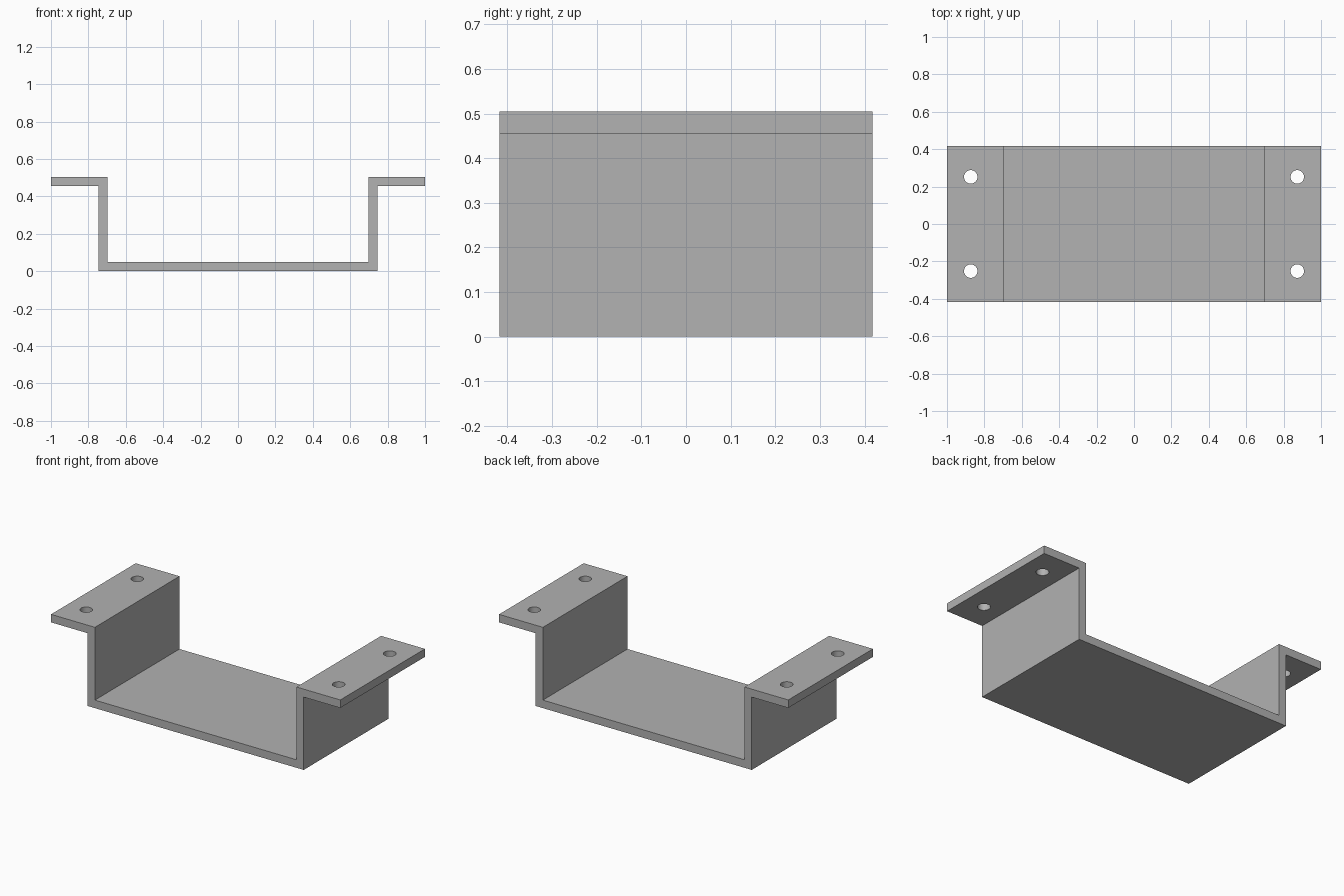
import bpy
import bmesh

if "Cube" in bpy.data.objects:
    bpy.data.objects.remove(bpy.data.objects["Cube"], do_unlink=True)

HALF_LENGTH = 1.0
HALF_DEPTH = 0.418
HEIGHT = 0.505
THICK = 0.05
WALL_OUT = 0.747
WALL_IN = WALL_OUT - THICK
HOLE_X, HOLE_Y, HOLE_RADIUS = 0.873, 0.252, 0.036

# Plain grey metal
grey = bpy.data.materials.new("grey metal")
grey.use_nodes = True
colour = (0.445, 0.445, 0.445, 1)
grey.diffuse_color = colour
grey.node_tree.nodes["Principled BSDF"].inputs["Base Color"].default_value = colour


def new_object(name, bm):
    mesh = bpy.data.meshes.new(name)
    bm.to_mesh(mesh)
    bm.free()
    mesh.materials.append(grey)
    obj = bpy.data.objects.new(name, mesh)
    bpy.context.collection.objects.link(obj)
    return obj


# Bent strip: half of the hat-shaped section, mirrored, then extruded in depth
half = [
    (WALL_OUT, 0),
    (WALL_OUT, HEIGHT - THICK),
    (HALF_LENGTH, HEIGHT - THICK),
    (HALF_LENGTH, HEIGHT),
    (WALL_IN, HEIGHT),
    (WALL_IN, THICK),
]
section = half + [(-x, z) for x, z in reversed(half)]
bm = bmesh.new()
face = bm.faces.new([bm.verts.new((x, -HALF_DEPTH, z)) for x, z in section])
swept = bmesh.ops.extrude_face_region(bm, geom=[face])["geom"]
back = [v for v in swept if isinstance(v, bmesh.types.BMVert)]
bmesh.ops.translate(bm, verts=back, vec=(0, 2 * HALF_DEPTH, 0))
bmesh.ops.recalc_face_normals(bm, faces=bm.faces)
bracket = new_object("mounting_bracket", bm)

# Screw holes through both flanges
bm = bmesh.new()
for x in (-HOLE_X, HOLE_X):
    for y in (-HOLE_Y, HOLE_Y):
        drill = bmesh.ops.create_cone(bm, cap_ends=True, segments=32, depth=4 * THICK,
                                      radius1=HOLE_RADIUS, radius2=HOLE_RADIUS)
        bmesh.ops.translate(bm, verts=drill["verts"], vec=(x, y, HEIGHT - THICK / 2))
cutter = new_object("hole_cutter", bm)
cutter.hide_render = True

cut = bracket.modifiers.new("screw holes", "BOOLEAN")
cut.operation = "DIFFERENCE"
cut.solver = "EXACT"
cut.object = cutter
bpy.ops.object.select_all(action="DESELECT")
bracket.select_set(True)
bpy.context.view_layer.objects.active = bracket
bpy.ops.object.modifier_apply(modifier=cut.name)
bpy.data.objects.remove(cutter, do_unlink=True)

# Round hole walls, crisp bends
bpy.ops.object.shade_smooth_by_angle()
